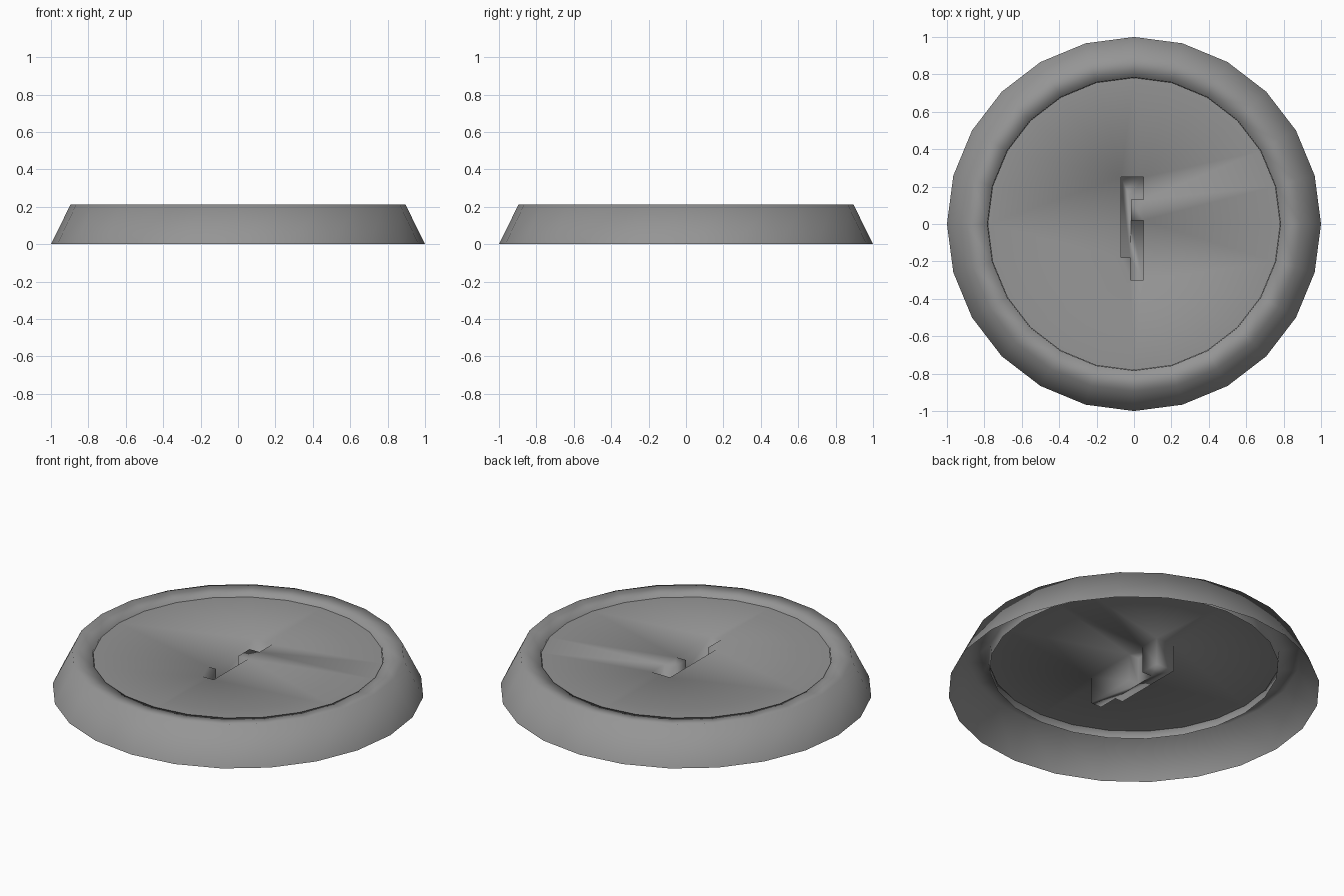
import bpy
import bmesh
from math import cos, sin, tau

cube = bpy.data.objects.get("Cube")
if cube:
    bpy.data.objects.remove(cube, do_unlink=True)

SIDES = 24
DISC_Z = 0.19
POCKET_Z = 0.03

grey = bpy.data.materials.new("grey")
grey.use_nodes = True
grey.diffuse_color = (0.3, 0.3, 0.3, 1)
grey.node_tree.nodes["Principled BSDF"].inputs["Base Color"].default_value = (0.3, 0.3, 0.3, 1)


def ring(bm, radius, z):
    return [bm.verts.new((radius * cos(tau * i / SIDES), radius * sin(tau * i / SIDES), z))
            for i in range(SIDES)]


def walls(bm, lower, upper):
    """Quads between two matching closed loops."""
    n = len(lower)
    for i in range(n):
        j = (i + 1) % n
        bm.faces.new((lower[i], lower[j], upper[j], upper[i]))


def loop_edges(bm, loop):
    return [bm.edges.new((v, loop[(i + 1) % len(loop)])) for i, v in enumerate(loop)]


def finish(bm, name):
    mesh = bpy.data.meshes.new(name)
    bm.to_mesh(mesh)
    bm.free()
    mesh.materials.append(grey)
    mesh.shade_smooth()
    obj = bpy.data.objects.new(name, mesh)
    bpy.context.collection.objects.link(obj)
    return obj


# Sloped outer rim, open underneath, with a short inner wall
bm = bmesh.new()
profile = [(1.0, 0.0), (0.895, 0.213), (0.785, 0.2), (0.777, 0.14)]
rings = [ring(bm, r, z) for r, z in profile]
for lower, upper in zip(rings, rings[1:]):
    walls(bm, lower, upper)
finish(bm, "outer_rim")

# Recessed disc with an S-shaped key slot sunk into it
slot = [(-0.07, 0.25), (-0.07, -0.18), (-0.02, -0.18), (-0.02, -0.30), (0.05, -0.30),
        (0.05, 0.02), (-0.015, 0.02), (-0.015, 0.13), (0.05, 0.13), (0.05, 0.25)]
bm = bmesh.new()
edge = ring(bm, 0.782, DISC_Z)
top = [bm.verts.new((x, y, DISC_Z)) for x, y in slot]
floor = [bm.verts.new((x, y, POCKET_Z)) for x, y in slot]
bmesh.ops.triangle_fill(bm, use_beauty=True, normal=(0, 0, 1),
                        edges=loop_edges(bm, edge) + loop_edges(bm, top))
walls(bm, top, floor)
bm.faces.new(floor)
bmesh.ops.recalc_face_normals(bm, faces=bm.faces[:])
if sum(f.normal.z * f.calc_area() for f in bm.faces) < 0:
    bmesh.ops.reverse_faces(bm, faces=bm.faces[:])
finish(bm, "slotted_disc")
